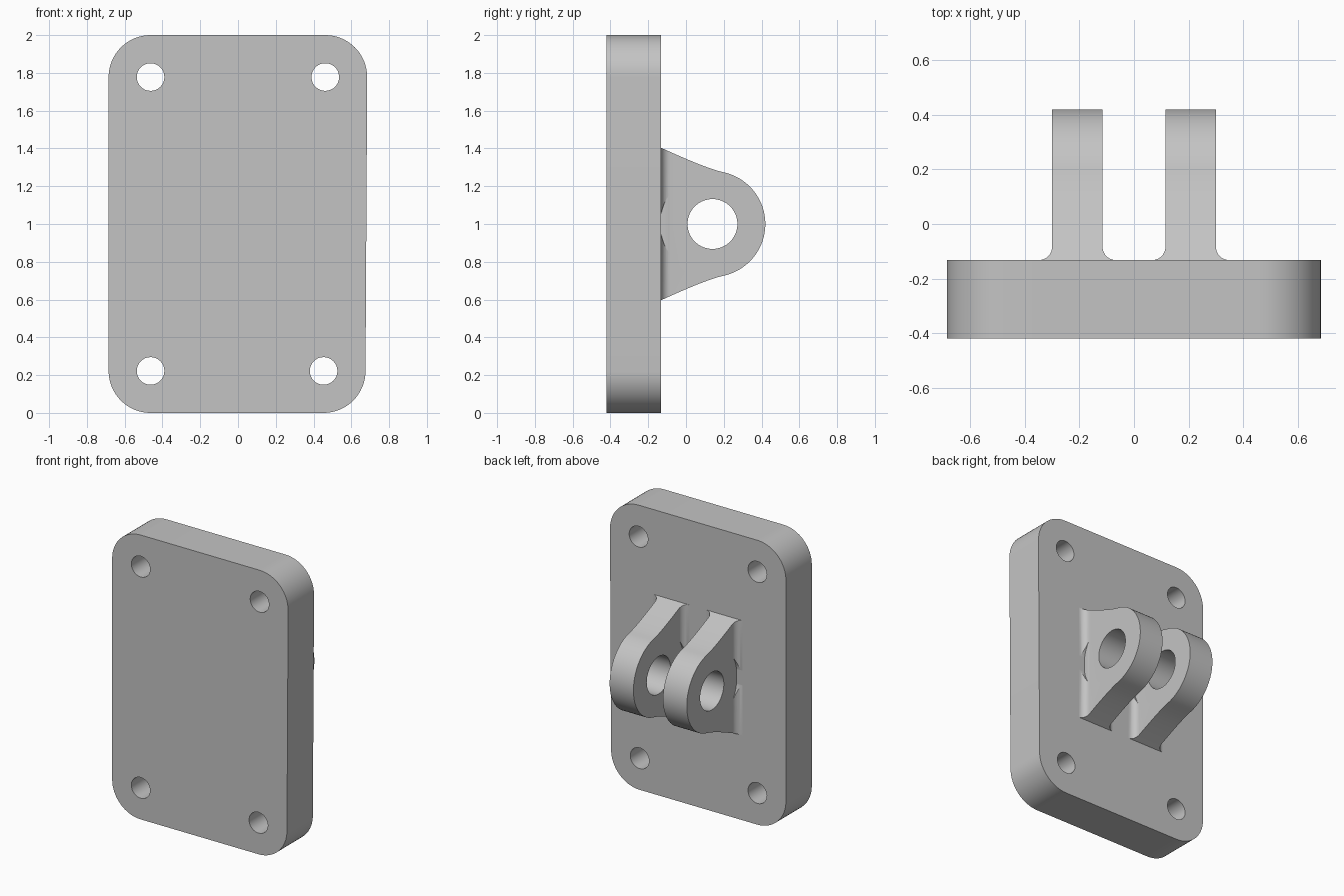
import bpy, bmesh
from math import sin, cos, pi, radians
from mathutils import Vector

if "Cube" in bpy.data.objects:
    bpy.data.objects.remove(bpy.data.objects["Cube"], do_unlink=True)

grey = bpy.data.materials.new("plain grey")
grey.use_nodes = True
grey.diffuse_color = (0.55, 0.55, 0.55, 1)
grey.node_tree.nodes["Principled BSDF"].inputs["Base Color"].default_value = (0.55, 0.55, 0.55, 1)

AXES = {"x": lambda a, b, d: (d, a, b),
        "y": lambda a, b, d: (a, d, b),
        "z": lambda a, b, d: (a, b, d)}


def arc(centre, radius, start, end, steps=16):
    angles = [radians(start + (end - start) * i / steps) for i in range(steps + 1)]
    return [(centre[0] + radius * cos(t), centre[1] + radius * sin(t)) for t in angles]


def prism(name, outline, axis, low, high):
    """Extrude a 2D outline along an axis."""
    place = AXES[axis]
    bm = bmesh.new()
    face = bm.faces.new([bm.verts.new(place(a, b, low)) for a, b in outline])
    moved = bmesh.ops.extrude_face_region(bm, geom=[face])["geom"]
    bmesh.ops.translate(bm, vec=Vector(place(0, 0, high - low)),
                        verts=[v for v in moved if isinstance(v, bmesh.types.BMVert)])
    bmesh.ops.recalc_face_normals(bm, faces=bm.faces[:])
    mesh = bpy.data.meshes.new(name)
    bm.to_mesh(mesh)
    bm.free()
    mesh.materials.append(grey)
    obj = bpy.data.objects.new(name, mesh)
    bpy.context.collection.objects.link(obj)
    return obj


def disc(name, centre, radius, axis, low, high, steps=64):
    return prism(name, arc(centre, radius, 0, 360, steps)[:-1], axis, low, high)


def carve(obj, tool, operation="DIFFERENCE"):
    """Apply a boolean and remove its tool."""
    mod = obj.modifiers.new("cut", "BOOLEAN")
    mod.operation, mod.object, mod.solver = operation, tool, "EXACT"
    bpy.context.view_layer.update()
    evaluated = obj.evaluated_get(bpy.context.evaluated_depsgraph_get())
    result = bpy.data.meshes.new_from_object(evaluated)
    obj.modifiers.clear()
    obj.data = result
    bpy.data.objects.remove(tool, do_unlink=True)


def finish(obj):
    bpy.ops.object.select_all(action="DESELECT")
    obj.select_set(True)
    bpy.context.view_layer.objects.active = obj
    bpy.ops.object.shade_smooth_by_angle(angle=radians(25))


# Base plate: rounded corners, each with a concentric bolt hole
BACK = -0.132
corners = [(0.462, 1.778), (-0.463, 1.778), (-0.463, 0.222), (0.453, 0.222)]
outline = []
for i, centre in enumerate(corners):
    outline += arc(centre, 0.222, 90 * i, 90 * i + 90)
plate = prism("base_plate", outline, "y", -0.42, BACK)
for centre in corners:
    carve(plate, disc("bolt_hole", centre, 0.073, "y", -0.6, 0.1, 48))
finish(plate)

# Lug side profile: round nose blending into a wide concave foot
PIVOT = (0.14, 1.0)
NOSE = 0.28
foot, bend, join = Vector((-0.135, 0.405)), Vector((0.108, 0.293)), Vector((0.2, 0.2735))
flank = [foot * (1 - t) ** 2 + bend * 2 * t * (1 - t) + join * t * t
         for t in [i / 12 for i in range(13)]]
nose = arc(PIVOT, NOSE, -77.6, 77.6, 48)[1:-1]
side = [(-0.17, 1 - 0.421)] + [(p.x, 1 - p.y) for p in flank] + nose
side += [(p.x, 1 + p.y) for p in reversed(flank)] + [(-0.17, 1.421)]

# Clevis lugs: filleted cross-section trimmed by the side profile
HALF, FILLET = 0.0925, 0.048
for name, x in (("left_lug", 0.2075), ("right_lug", -0.2075)):
    edge = arc((HALF + FILLET, BACK + FILLET), FILLET, 270, 180, 10)
    half = [(HALF + FILLET, -0.16)] + edge + [(HALF, 0.5)]
    section = [(x + a, b) for a, b in half] + [(x - a, b) for a, b in reversed(half)]
    lug = prism(name, section, "z", 0.4, 1.6)
    carve(lug, prism("trim", side, "x", x - 0.3, x + 0.3), "INTERSECT")
    carve(lug, disc("pin_hole", PIVOT, 0.132, "x", x - 0.3, x + 0.3))
    # Round clearance cuts through the fillets on both faces
    for s in (-1, 1):
        near, far = x + s * (HALF + 0.0008), x + s * 0.3
        carve(lug, disc("clearance", PIVOT, NOSE - 0.003, "x", min(near, far), max(near, far)))
    finish(lug)
